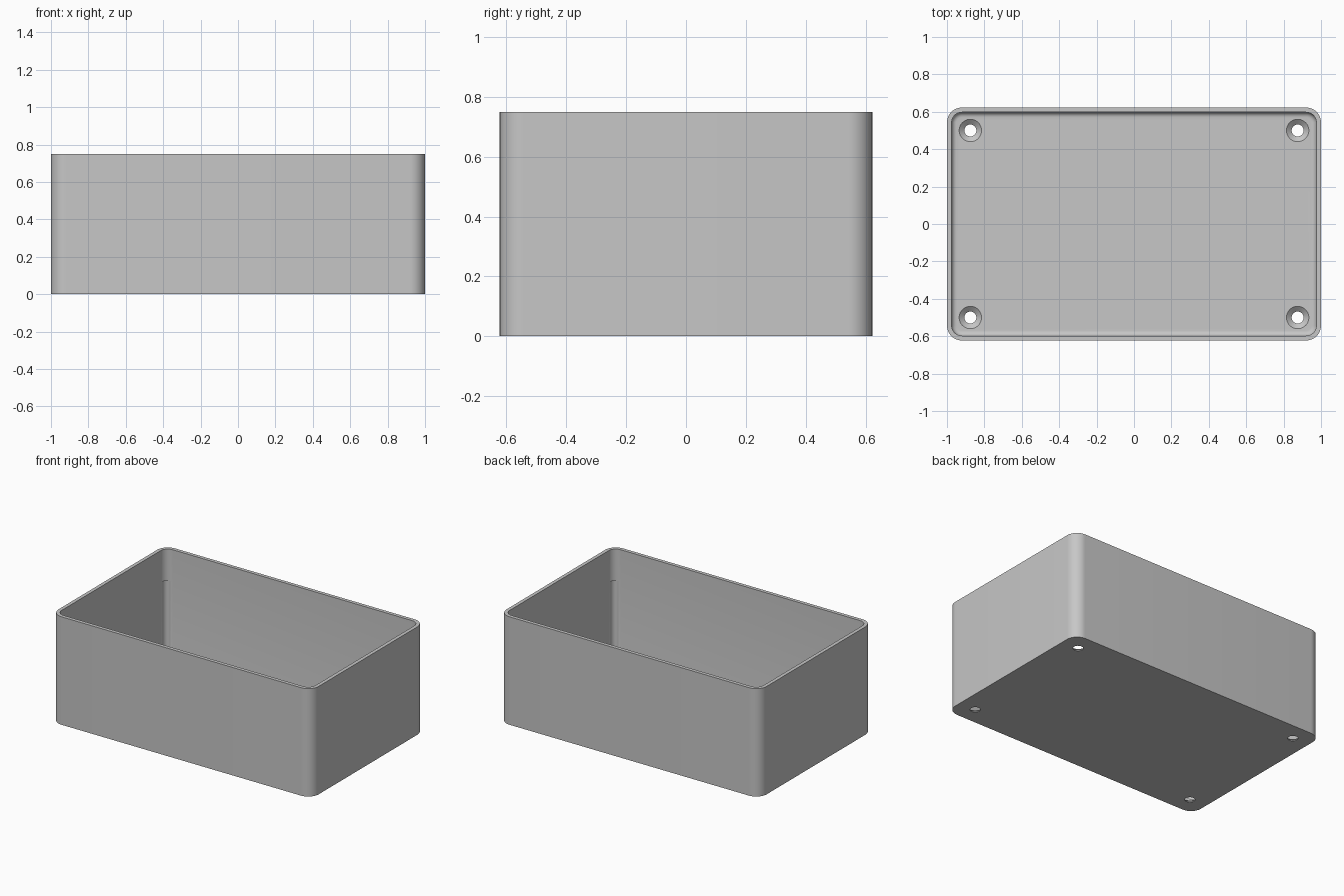
import bpy, bmesh, math

if "Cube" in bpy.data.objects:
    bpy.data.objects.remove(bpy.data.objects["Cube"])

HX, HY, H = 1.0, 0.6225, 0.75      # half width, half depth, height
R, WALL, FLOOR, FIL = 0.08, 0.025, 0.03, 0.027
SEG = 12

grey = bpy.data.materials.new("light_grey")
grey.diffuse_color = (0.57, 0.57, 0.57, 1)
grey.use_nodes = True
grey.node_tree.nodes["Principled BSDF"].inputs["Base Color"].default_value = grey.diffuse_color


def ring(bm, inset, z):
    """Rounded rectangle of vertices, inset from the outer outline."""
    r = max(R - inset, 0.01)
    cx, cy = HX - inset - r, HY - inset - r
    verts = []
    for q, (sx, sy) in enumerate([(1, 1), (-1, 1), (-1, -1), (1, -1)]):
        for i in range(SEG + 1):
            a = (q + i / SEG) * math.pi / 2
            verts.append(bm.verts.new((sx * cx + r * math.cos(a),
                                       sy * cy + r * math.sin(a), z)))
    return verts


def lathe(name, profile, x, y, seg=32):
    """Closed solid of revolution from (radius, z) points, used as a cutter."""
    bm = bmesh.new()
    rings = [[bm.verts.new((x + r * math.cos(2 * math.pi * i / seg),
                            y + r * math.sin(2 * math.pi * i / seg), z))
              for i in range(seg)] for r, z in profile]
    skin(bm, rings)
    return finish(bm, name)


def skin(bm, rings):
    n = len(rings[0])
    for a, b in zip(rings, rings[1:]):
        for i in range(n):
            bm.faces.new((a[i], a[(i + 1) % n], b[(i + 1) % n], b[i]))
    bm.faces.new(rings[0][::-1])
    bm.faces.new(rings[-1])


def finish(bm, name):
    bmesh.ops.recalc_face_normals(bm, faces=bm.faces[:])
    me = bpy.data.meshes.new(name)
    bm.to_mesh(me)
    bm.free()
    ob = bpy.data.objects.new(name, me)
    bpy.context.collection.objects.link(ob)
    me.materials.append(grey)
    return ob


# open box: outer wall, rim, inner wall, rounded floor edge, floor
section = [(0, 0), (0, H), (WALL, H)]
for i in range(7):
    a = i / 6 * math.pi / 2
    section.append((WALL + FIL * (1 - math.cos(a)), FLOOR + FIL * (1 - math.sin(a))))
bm = bmesh.new()
skin(bm, [ring(bm, d, z) for d, z in section])
box = finish(bm, "open_box")

# countersunk screw holes and shallow inner corner grooves
cutters = []
for sx in (-1, 1):
    for sy in (-1, 1):
        cutters.append(lathe("screw_hole_cutter",
                             [(0.032, -0.1), (0.032, 0.006), (0.06, FLOOR), (0.06, FLOOR + 0.02)],
                             sx * 0.875, sy * 0.5))
        d = 0.035 * math.sqrt(0.5)
        cutters.append(lathe("corner_groove_cutter", [(0.03, 0.07), (0.03, 0.53)],
                             sx * (HX - R + d), sy * (HY - R + d), 24))

bpy.context.view_layer.objects.active = box
for c in cutters:
    m = box.modifiers.new("cut", 'BOOLEAN')
    m.operation, m.solver, m.object = 'DIFFERENCE', 'EXACT', c
    bpy.ops.object.modifier_apply(modifier=m.name)
    bpy.data.objects.remove(c, do_unlink=True)

bpy.ops.object.select_all(action='DESELECT')
box.select_set(True)
bpy.ops.object.shade_smooth_by_angle(angle=math.radians(30))
